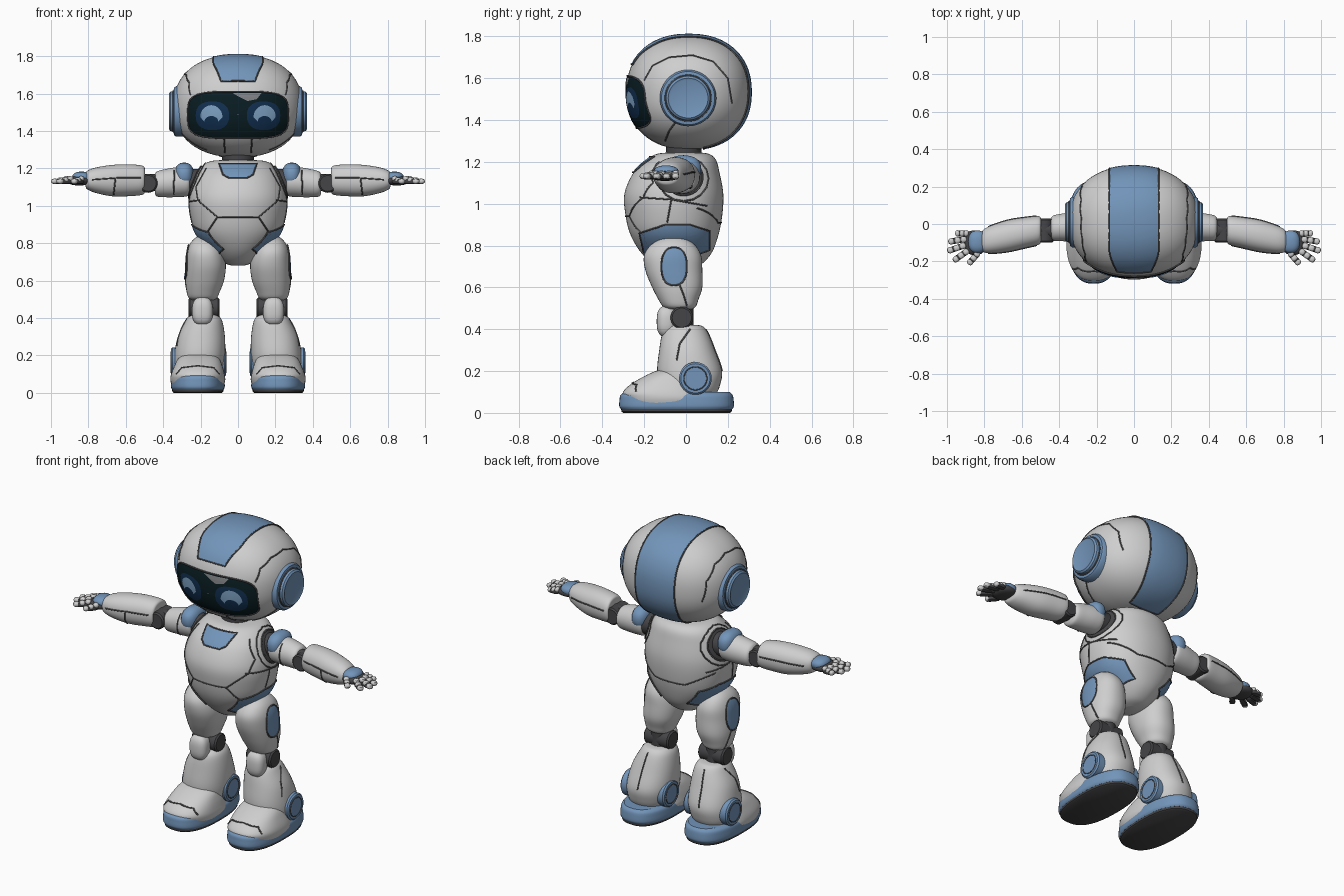
import bpy, bmesh, math
from mathutils import Vector, Matrix
from mathutils.bvhtree import BVHTree

if "Cube" in bpy.data.objects:
    bpy.data.objects.remove(bpy.data.objects["Cube"])


def material(name, rgb):
    m = bpy.data.materials.new(name)
    m.diffuse_color = (*rgb, 1)
    m.use_nodes = True
    m.node_tree.nodes["Principled BSDF"].inputs["Base Color"].default_value = m.diffuse_color
    return m


WHITE = material("shell white", (0.62, 0.62, 0.62))
BLUE = material("accent blue", (0.17, 0.30, 0.49))
DARK = material("joint grey", (0.06, 0.06, 0.065))
SEAM = material("seam grey", (0.10, 0.10, 0.105))
VISOR = material("visor black", (0.003, 0.013, 0.017))
GLOW = material("eye glow navy", (0.006, 0.03, 0.085))
EYE = material("eye pale blue", (0.22, 0.38, 0.58))
GLINT = material("visor glint", (0.22, 0.23, 0.24))
TREES = {}


def link(name, data, mat, mir):
    ob = bpy.data.objects.new(name, data)
    bpy.context.collection.objects.link(ob)
    data.materials.append(mat)
    if mir:
        ob.modifiers.new("mirror", "MIRROR").use_mirror_merge = False
    return ob


def build(name, verts, faces, mat, mir=False, closed=True):
    me = bpy.data.meshes.new(name)
    me.from_pydata(verts, [], faces)
    bm = bmesh.new()
    bm.from_mesh(me)
    if closed:
        bmesh.ops.recalc_face_normals(bm, faces=bm.faces)
    bm.to_mesh(me)
    bm.free()
    me.shade_smooth()
    me.set_sharp_from_angle(angle=math.radians(38))
    vs = [v.co.copy() for v in me.vertices]
    TREES[name] = BVHTree.FromPolygons(vs, [list(p.vertices) for p in me.polygons])
    return link(name, me, mat, mir)


def spow(v, p):
    return math.copysign(abs(v) ** p, v)


def oval(cu, cv, a, b, n=2, count=48):
    return [(cu + a * spow(math.cos(t), 2 / n), cv + b * spow(math.sin(t), 2 / n))
            for t in (2 * math.pi * i / count for i in range(count))]


def loft(name, ax, keys, mat, mir=False, n=2, seg=40, steps=5):
    """Cross-sections (t, centre a, centre b, radius a, radius b) along an axis."""
    rows = []
    for i in range(len(keys) - 1):
        p = [Vector(keys[min(max(i + k, 0), len(keys) - 1)]) for k in (-1, 0, 1, 2)]
        for s in range(steps):
            t = s / steps
            rows.append(p[1] if steps == 1 else 0.5 * (2 * p[1] + (p[2] - p[0]) * t
                        + (2 * p[0] - 5 * p[1] + 4 * p[2] - p[3]) * t * t
                        + (3 * p[1] - p[0] - 3 * p[2] + p[3]) * t ** 3))
    rows.append(Vector(keys[-1]))
    verts = []
    for t, ca, cb, ra, rb in rows:
        for a, b in oval(ca, cb, max(ra, .002), max(rb, .002), n, seg):
            verts.append({'x': (t, a, b), 'y': (a, t, b), 'z': (a, b, t)}[ax])
    faces = [(r * seg + i, r * seg + (i + 1) % seg, (r + 1) * seg + (i + 1) % seg, (r + 1) * seg + i)
             for r in range(len(rows) - 1) for i in range(seg)]
    faces += [tuple(range(seg)), tuple(range(len(verts) - seg, len(verts)))]
    return build(name, verts, faces, mat, mir)


def rod(name, ax, t0, t1, a, b, r, mat, mir=False, bev=.008):
    return loft(name, ax, [(t0, a, b, r - bev, r - bev), (t0 + bev, a, b, r, r),
                (t1 - bev, a, b, r, r), (t1, a, b, r - bev, r - bev)], mat, mir, steps=1)


def blob(name, c, r, mat, mir=False, n=2, rot=0.0, seg=24):
    """Rounded superellipsoid."""
    bm = bmesh.new()
    bmesh.ops.create_uvsphere(bm, u_segments=seg, v_segments=seg // 2, radius=1)
    R = Matrix.Rotation(rot, 3, 'Z')
    for v in bm.verts:
        k = sum(abs(q) ** n for q in v.co) ** (-1 / n)
        v.co = R @ Vector([q * k * s for q, s in zip(v.co, r)]) + Vector(c)
    bm.verts.index_update()
    verts = [v.co.copy() for v in bm.verts]
    faces = [[v.index for v in f.verts] for f in bm.faces]
    bm.free()
    return build(name, verts, faces, mat, mir)


RAYS = {'F': lambda u, v: (Vector((u, -2, v)), Vector((0, 1, 0))),
        'B': lambda u, v: (Vector((u, 2, v)), Vector((0, -1, 0))),
        'S': lambda u, v: (Vector((2, u, v)), Vector((-1, 0, 0)))}


def cast(target, ray, off):
    o, d = ray
    p, nrm, _, _ = TREES[target].ray_cast(o, d)
    if p is None:
        p, nrm, _, _ = TREES[target].find_nearest(o + d * 1.9)
    return p + nrm * off


def line(name, pts, mir=False, closed=False, r=.0042):
    cu = bpy.data.curves.new(name, 'CURVE')
    cu.dimensions, cu.bevel_depth, cu.bevel_resolution = '3D', r, 1
    sp = cu.splines.new('POLY')
    sp.points.add(len(pts) - 1)
    for q, p in zip(sp.points, pts):
        q.co = (*p, 1)
    sp.use_cyclic_u = closed
    link(name, cu, SEAM, mir)


def dense(pts, closed, k=7):
    ends = pts[1:] + pts[:1] if closed else pts[1:]
    out = [Vector(a).lerp(Vector(b), i / k) for a, b in zip(pts, ends) for i in range(k)]
    return out if closed else out + [Vector(pts[-1])]


def seam(name, target, side, pts, mir=False, closed=False):
    line(name, [cast(target, RAYS[side](*p), 0) for p in dense(pts, closed)], mir, closed)


def sheet(name, target, grid, mat, off, mir=False, wrap=False):
    """Thin skin laid on the target from a grid of rays."""
    w = len(grid[0])
    verts = [cast(target, ray, off) for row in grid for ray in row]
    faces = [(r * w + i, r * w + (i + 1) % w, (r + 1) * w + (i + 1) % w, (r + 1) * w + i)
             for r in range(len(grid) - 1) for i in range(w if wrap else w - 1)]
    a, b, c = (verts[i] for i in faces[len(faces) // 2][:3])
    if (b - a).cross(c - a).dot(grid[len(grid) // 2][w // 2][1]) > 0:
        faces = [f[::-1] for f in faces]
    build(name, verts, faces, mat, mir, closed=False)
    return verts, w


def panel(name, target, side, outline, mat, off=.004, mir=False, rim=True):
    pts = outline if len(outline) > 20 else dense(outline, True)
    c = sum((Vector(p) for p in pts), Vector((0, 0))) / len(pts)
    grid = [[RAYS[side](*c.lerp(Vector(p), max(k / 9, .01))) for p in pts] for k in range(10)]
    verts, w = sheet(name, target, grid, mat, off, mir, wrap=True)
    if rim:
        line(name + "_seam", verts[-w:], mir, True)


# Head shell, crown stripe, visor and eyes
blob("head", (0, .013, 1.534), (.345, .298, .275), WHITE, n=2.25, seg=72)
grid = []
for i in range(49):
    a = 154 - i * 229 / 48
    hw = .13 - .04 * max(0, (a - 128) / 26) - .03 * max(0, (-a - 30) / 45)
    d = Vector((0, math.cos(math.radians(a)), math.sin(math.radians(a))))
    grid.append([(Vector((hw * (j / 6 - 1), .013, 1.534)) + d * 2, -d) for j in range(13)])
sv, w = sheet("crown_stripe", "head", grid, BLUE, .004)
line("crown_stripe_seam", sv[:w] + sv[2 * w - 1::w] + sv[-w:-1][::-1] + sv[-2 * w:w - 1:-w], closed=True)
panel("visor", "head", 'F', oval(0, 1.487, .265, .123, 4, 72), VISOR)
panel("visor_glint", "head", 'F', [(-.03, 1.603), (.125, 1.603), (.1, 1.57), (.05, 1.56), (0, 1.585)],
      GLINT, .006, rim=False)
panel("eye_glow", "head", 'F', oval(.135, 1.483, .088, .075, 2.4), GLOW, .006, True, rim=False)
grid = []
for i in range(21):
    t = math.pi * i / 20
    grid.append([RAYS['F'](.14 + r * math.cos(t), 1.452 + h * math.sin(t) + .012 * k)
                 for k, (r, h) in enumerate(((.036, .03), (.047, .048), (.058, .062)))])
sheet("eye", "head", grid, EYE, .009, True)
seam("chin_seam", "head", 'F', [(.075, 1.36), (.07, 1.285)], True)
seam("temple_seam", "head", 'S', [(-.2, 1.59), (-.16, 1.66), (-.08, 1.7), (.03, 1.71), (.13, 1.68),
                                  (.2, 1.6), (.22, 1.48)], True)
seam("cheek_seam", "head", 'S', [(-.05, 1.39), (-.08, 1.35), (-.1, 1.3)], True)
loft("ear_disc", 'x', [(x, .01, 1.505, r, r) for x, r in ((.27, .135), (.33, .135), (.342, .127), (.345, .108),
     (.362, .105), (.37, .095), (.366, .085))], BLUE, True, steps=1, seg=48)
line("ear_ring", [Vector((.346, a, b)) for a, b in oval(.01, 1.505, .109, .109)], True, True)
rod("neck", 'z', 1.19, 1.29, 0, -.01, .085, DARK)

# Torso with seams, collar, hip plates and shoulder sockets
loft("torso", 'z', [(.68, 0, -.04, .03, .04), (.70, 0, -.04, .085, .10), (.76, 0, -.045, .145, .165),
     (.85, 0, -.055, .225, .21), (.95, 0, -.058, .255, .232), (1.05, 0, -.058, .26, .236),
     (1.15, 0, -.045, .232, .205), (1.21, 0, -.022, .195, .165), (1.238, 0, -.015, .15, .125),
     (1.245, 0, -.01, .08, .07)], WHITE, n=2.15, seg=64)
seam("chest_seam", "torso", 'F', [(-.17, 1.2), (-.225, 1.1), (-.215, 1.03), (-.11, .94), (.11, .94),
                                  (.215, 1.03), (.225, 1.1), (.17, 1.2)])
seam("belly_seam", "torso", 'F', [(.11, .94), (.17, .85), (.1, .73)], True)
seam("back_seam", "torso", 'B', [(-.235, .98), (-.1, .91), (.1, .91), (.235, .98)])
seam("flank_seam", "torso", 'S', [(-.07, 1.02), (-.09, .91)], True)
seam("side_seam", "torso", 'S', [(-.22, 1.03), (-.07, 1.02), (.1, .99)], True)
panel("collar", "torso", 'F', [(-.1, 1.222), (.1, 1.222), (.08, 1.165), (.05, 1.148), (-.05, 1.148),
                               (-.08, 1.165)], BLUE)
seam("collar_slot", "torso", 'F', [(-.035, 1.17), (-.03, 1.185), (.03, 1.185), (.035, 1.17)])
panel("hip_plate", "torso", 'S', [(-.22, .86), (-.1, .9), (.02, .9), (.11, .87), (.11, .78), (0, .74),
                                  (-.12, .73), (-.2, .77)], BLUE, mir=True)
panel("shoulder_socket", "torso", 'S', oval(-.012, 1.125, .09, .085), DARK, mir=True)
seam("socket_ring", "torso", 'S', oval(-.012, 1.12, .12, .108, count=16), True, True)

# Arms
rod("shoulder_joint", 'x', .17, .29, -.012, 1.13, .068, DARK, True)
loft("upper_arm", 'x', [(.255, -.013, 1.13, .06, .06), (.27, -.013, 1.13, .078, .078), (.32, -.015, 1.127, .08, .08),
     (.38, -.018, 1.122, .074, .076), (.43, -.022, 1.117, .068, .068), (.445, -.022, 1.117, .052, .052)], WHITE, True)
blob("shoulder_cap", (.288, -.013, 1.165), (.052, .086, .066), BLUE, True, n=2.4, seg=32)
seam("upper_arm_seam", "upper_arm", 'F', [(.34, 1.19), (.345, 1.06)], True)
rod("elbow_link", 'x', .43, .53, -.033, 1.125, .045, DARK, True)
rod("elbow_pivot", 'y', -.1, .03, .48, 1.12, .05, DARK, True)
loft("forearm", 'x', [(.498, -.033, 1.137, .055, .055), (.508, -.034, 1.137, .076, .077), (.58, -.046, 1.137, .082, .085),
     (.67, -.063, 1.135, .085, .084), (.76, -.082, 1.137, .075, .068), (.805, -.09, 1.138, .06, .05),
     (.815, -.092, 1.138, .04, .035)], WHITE, True, n=2.2)
seam("forearm_seam", "forearm", 'F', [(.52, 1.15), (.64, 1.15), (.78, 1.14)], True)
seam("forearm_back_seam", "forearm", 'B', [(.52, 1.15), (.64, 1.15), (.78, 1.14)], True)
seam("forearm_cross_seam", "forearm", 'F', [(.655, 1.15), (.665, 1.06)], True)

# Hands
blob("palm", (.85, -.1, 1.135), (.06, .066, .026), DARK, True, n=2.5)
blob("hand_back", (.837, -.095, 1.15), (.05, .06, .033), BLUE, True, n=2.4)
digits = (((.885, -.05), (.955, -.05)), ((.895, -.08), (.992, -.095)), ((.9, -.112), (.997, -.145)),
          ((.885, -.14), (.965, -.197)), ((.83, -.15), (.885, -.215)))
for f, (p, q) in enumerate(digits):
    p, q = Vector((*p, 1.148)), Vector((*q, 1.128))
    ang, size = math.atan2(q.y - p.y, q.x - p.x), (q - p).length
    for k in range(3):
        blob(f"finger_{f + 1}_part_{k + 1}", p.lerp(q, (k + .5) / 3), (size / 5.6, .017, .014), WHITE, True, 2.6, ang, 14)
    blob(f"finger_{f + 1}_pad", p.lerp(q, .5) - Vector((0, 0, .008)), (size * .5, .0165, .014), DARK, True, 3, ang, 14)

# Legs
loft("thigh", 'z', [(.497, .188, -.03, .06, .062), (.51, .188, -.032, .077, .08), (.54, .186, -.036, .088, .095),
     (.6, .178, -.042, .103, .12), (.68, .172, -.058, .107, .136), (.75, .175, -.064, .098, .137),
     (.80, .18, -.063, .075, .108), (.832, .184, -.06, .04, .06), (.84, .184, -.06, .012, .02)], WHITE, True, n=2.2)
panel("thigh_plate", "thigh", 'S', oval(-.057, .70, .06, .09, 2.4), BLUE, mir=True)
seam("thigh_seam", "thigh", 'S', [(-.03, .61), (-.01, .56), (.005, .51)], True)
rod("knee_pivot", 'x', .1, .265, -.02, .455, .054, DARK, True)
rod("knee_link", 'z', .38, .54, .185, -.015, .05, DARK, True)
blob("kneecap", (.19, -.093, .437), (.056, .047, .075), WHITE, True, n=2.7, seg=32)
loft("shin", 'z', [(.09, .212, .02, .115, .125), (.13, .21, .02, .13, .142), (.2, .205, .017, .136, .155),
     (.3, .196, .005, .126, .133), (.38, .183, -.004, .1, .11), (.412, .182, -.005, .08, .088),
     (.42, .182, -.005, .06, .065)], WHITE, True, n=2.2)
seam("shin_seam", "shin", 'S', [(.02, .4), (-.03, .33), (-.045, .25)], True)
seam("calf_seam", "shin", 'B', [(.19, .4), (.2, .3), (.205, .2)], True)

# Ankles and feet
rod("ankle_disc", 'x', .064, .358, .045, .165, .078, BLUE, True)
for x in (.064, .358):
    line("ankle_ring", [Vector((x, a, b)) for a, b in oval(.045, .165, .055, .055)], True, True, .003)
loft("sole", 'z', [(0, .215, -.045, .128, .255), (.006, .215, -.045, .136, .263), (.022, .215, -.045, .138, .266)],
     DARK, True, n=2.5, steps=1, seg=56)
loft("foot_base", 'z', [(.018, .215, -.045, .138, .266), (.032, .215, -.045, .144, .274), (.06, .215, -.045, .143, .273),
     (.085, .215, -.045, .138, .268), (.1, .215, -.04, .12, .25)], BLUE, True, n=2.5, seg=56)
loft("foot_upper", 'z', [(.04, .215, -.085, .14, .2), (.07, .215, -.09, .147, .207), (.1, .215, -.098, .143, .203),
     (.14, .212, -.085, .13, .175), (.18, .21, -.06, .112, .13), (.203, .21, -.045, .085, .09),
     (.208, .21, -.04, .05, .05)], WHITE, True, n=2.4, seg=56)
seam("toe_seam", "foot_upper", 'F', [(.1, .1), (.13, .135), (.215, .145), (.3, .135), (.33, .1)], True)
